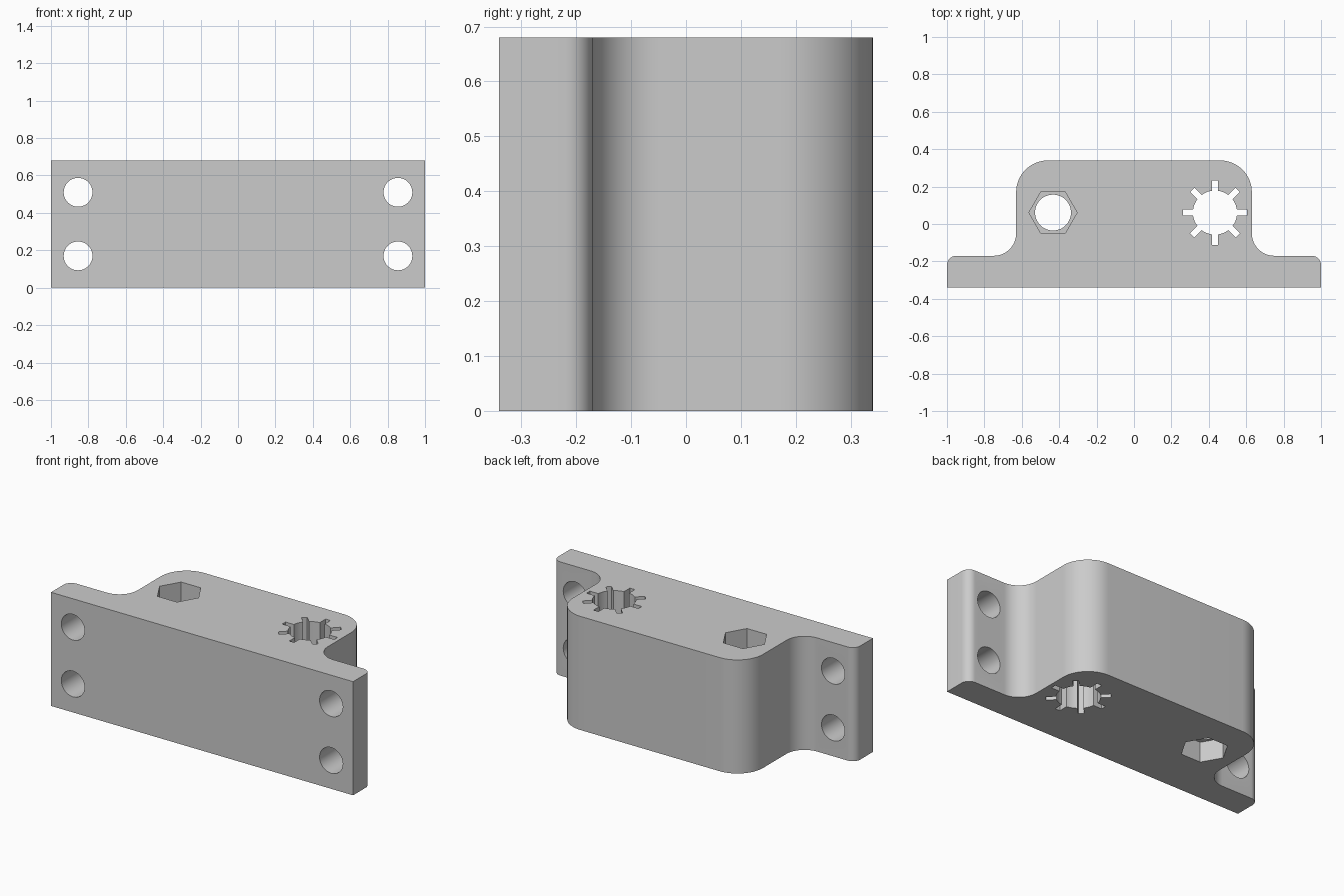
import bpy
import bmesh
from math import sin, cos, asin, pi, radians
from mathutils import Matrix

cube = bpy.data.objects.get("Cube")
if cube:
    bpy.data.objects.remove(cube, do_unlink=True)

HEIGHT = 0.68
BORE_X, BORE_Y = 0.433, 0.061

grey = bpy.data.materials.new("plain grey")
grey.use_nodes = True
colour = (0.6, 0.6, 0.6, 1)
grey.diffuse_color = colour
grey.node_tree.nodes["Principled BSDF"].inputs["Base Color"].default_value = colour


def arc(cx, cy, r, start, end, steps):
    """Points along an arc, angles in radians."""
    angles = [start + (end - start) * i / steps for i in range(steps + 1)]
    return [(cx + r * cos(a), cy + r * sin(a)) for a in angles]


def polygon(cx, cy, r, sides):
    return arc(cx, cy, r, 0, 2 * pi, sides)[:-1]


def prism(name, outline, low, high, matrix=Matrix()):
    """Extrude an outline from low to high along its own z axis."""
    bm = bmesh.new()
    face = bm.faces.new([bm.verts.new((x, y, low)) for x, y in outline])
    new = bmesh.ops.extrude_face_region(bm, geom=[face])["geom"]
    top = [v for v in new if isinstance(v, bmesh.types.BMVert)]
    bmesh.ops.translate(bm, verts=top, vec=(0, 0, high - low))
    bmesh.ops.transform(bm, matrix=matrix, verts=bm.verts)
    bmesh.ops.recalc_face_normals(bm, faces=bm.faces)
    mesh = bpy.data.meshes.new(name)
    bm.to_mesh(mesh)
    bm.free()
    mesh.materials.append(grey)
    obj = bpy.data.objects.new(name, mesh)
    bpy.context.collection.objects.link(obj)
    return obj


# Flanged block: right half of the outline, mirrored to the left
half = [(1, -0.34)]
half += arc(0.95, -0.22, 0.05, 0, pi / 2, 10)
half += arc(0.75, -0.05, 0.12, -pi / 2, -pi, 16)
half += arc(0.46, 0.17, 0.17, 0, pi / 2, 18)
outline = half + [(-x, y) for x, y in reversed(half)]
block = prism("mounting_block", outline, 0, HEIGHT)

# Splined bore: round hole with eight radial slots
root, tip, half_width = 0.118, 0.172, 0.016
spread = asin(half_width / root)
spline = []
for k in range(8):
    a = k * pi / 4
    for side in (-1, 1):
        spline.append((BORE_X + tip * cos(a) - side * half_width * sin(a),
                       BORE_Y + tip * sin(a) + side * half_width * cos(a)))
    spline += arc(BORE_X, BORE_Y, root, a + spread, a + pi / 4 - spread, 5)
cutters = [prism("spline_cutter", spline, -0.1, HEIGHT + 0.1)]

# Round bore with a hexagonal nut pocket at each end
POCKET = 0.12
hexagon = polygon(-BORE_X, BORE_Y, 0.129, 6)
cutters.append(prism("bore_cutter", polygon(-BORE_X, BORE_Y, 0.096, 48), -0.1, HEIGHT + 0.1))
cutters.append(prism("lower_pocket_cutter", hexagon, -0.1, POCKET))
cutters.append(prism("upper_pocket_cutter", hexagon, HEIGHT - POCKET, HEIGHT + 0.1))

# Screw holes through the flanges
upright = Matrix.Rotation(radians(90), 4, "X")
for x in (-0.855, 0.855):
    for z in (0.17, 0.51):
        cutters.append(prism("screw_hole_cutter", polygon(x, z, 0.077, 48), 0.05, 0.5, upright))

# Cut every hole, then discard the cutters
bpy.ops.object.select_all(action="DESELECT")
block.select_set(True)
bpy.context.view_layer.objects.active = block
for cutter in cutters:
    cutter.hide_render = True
    cut = block.modifiers.new("cut", "BOOLEAN")
    cut.operation = "DIFFERENCE"
    cut.solver = "EXACT"
    cut.object = cutter
    bpy.ops.object.modifier_apply(modifier=cut.name)
    bpy.data.objects.remove(cutter, do_unlink=True)

bpy.ops.object.shade_smooth_by_angle(angle=radians(25))
